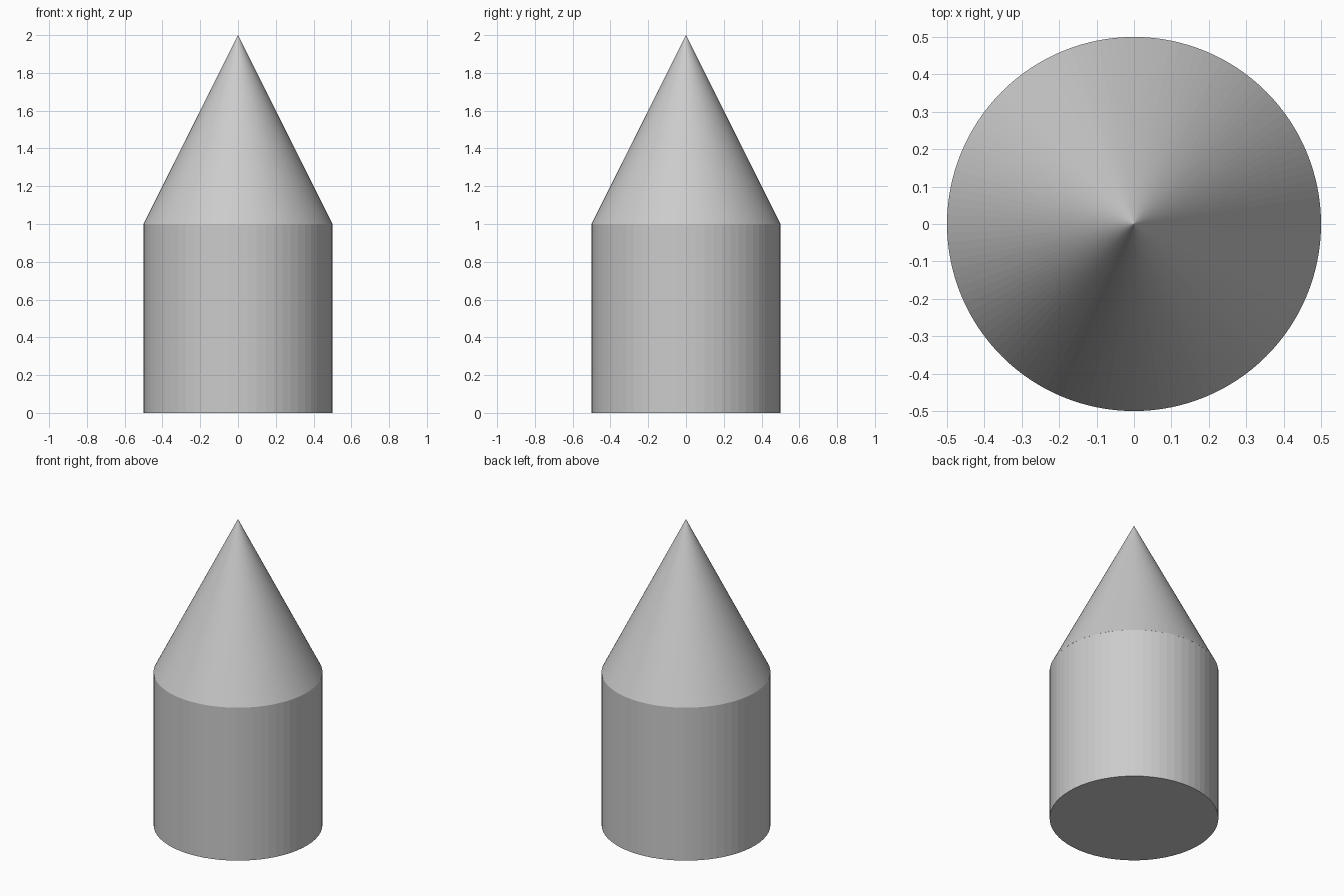
import bpy

if "Cube" in bpy.data.objects:
    bpy.data.objects.remove(bpy.data.objects["Cube"])


def add_cone(name, sides, r_bottom, r_top, z_bottom, height):
    """Capped flat-faced cone or cylinder standing on z_bottom."""
    bpy.ops.mesh.primitive_cone_add(
        vertices=sides, radius1=r_bottom, radius2=r_top, depth=height,
        location=(0, 0, z_bottom + height / 2))
    obj = bpy.context.object
    obj.name = name
    return obj


RADIUS = 0.5

# Straight cylindrical body
add_cone("body", 64, RADIUS, RADIUS, 0.0, 1.0)

# Pointed top with the same base radius
add_cone("cone_top", 128, RADIUS, 0.0, 1.0, 1.0)
